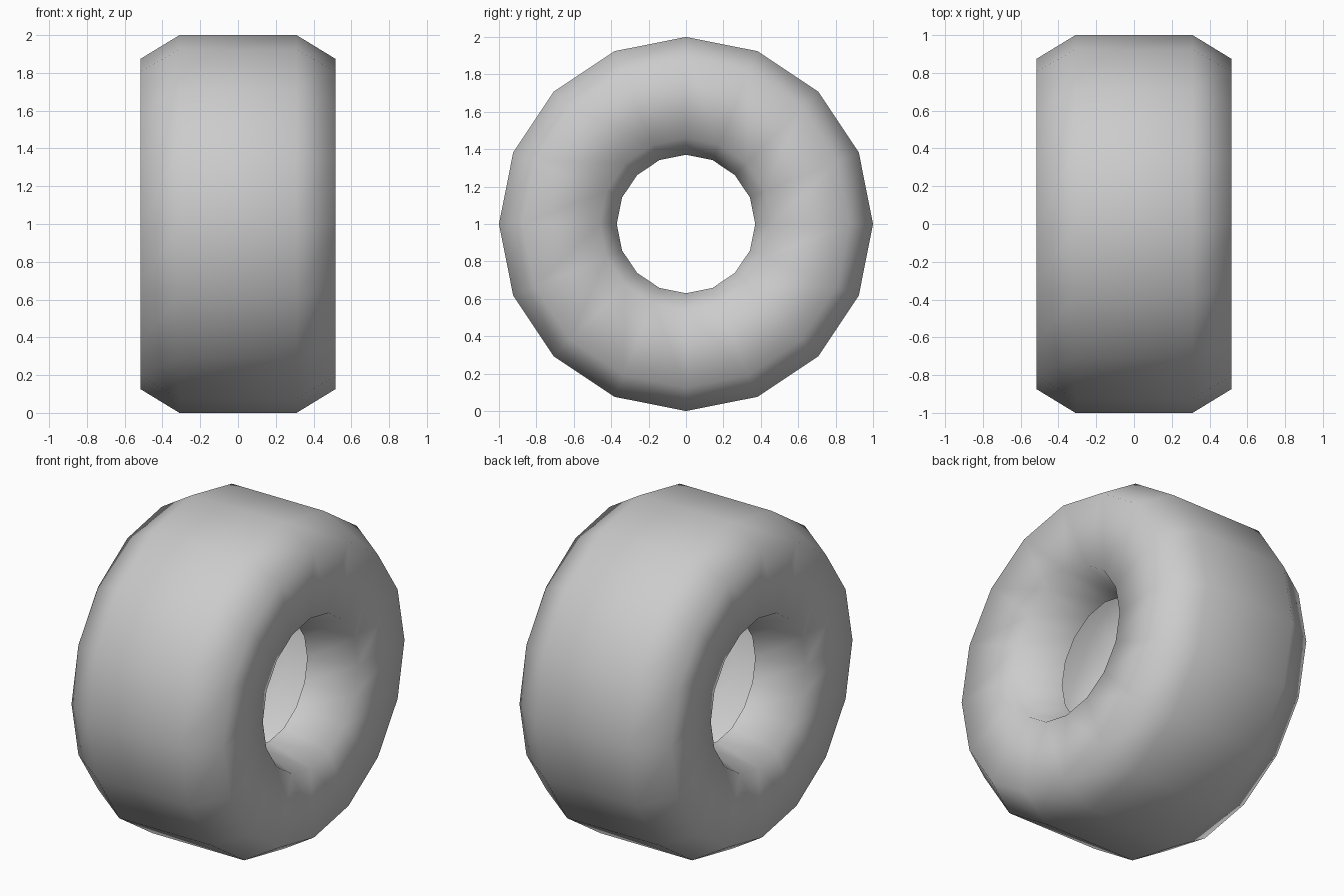
import bpy, bmesh, math

if "Cube" in bpy.data.objects:
    bpy.data.objects.remove(bpy.data.objects["Cube"])

SIDES = 16
# Half cross-section (x, radius): crown edge, shoulder, sidewall, inward lip
half = [(0.31, 1.0), (0.515, 0.875), (0.49, 0.46), (0.21, 0.37)]
profile = [(-x, r) for x, r in reversed(half)] + half

# Tyre: open profile spun around the x axis, hollow inside
bm = bmesh.new()
rings = []
for x, r in profile:
    ring = []
    for i in range(SIDES):
        a = 2 * math.pi * i / SIDES
        ring.append(bm.verts.new((x, r * math.sin(a), 1 + r * math.cos(a))))
    rings.append(ring)
for a, b in zip(rings, rings[1:]):
    for i in range(SIDES):
        j = (i + 1) % SIDES
        f = bm.faces.new((a[i], a[j], b[j], b[i]))
        f.smooth = True
        f.normal_update()
# Crown must face outward
crown = [f for f in bm.faces if all(abs(abs(v.co.x) - 0.31) < 1e-4 for v in f.verts)]
c = crown[0].calc_center_median()
if crown[0].normal.y * c.y + crown[0].normal.z * (c.z - 1) < 0:
    bmesh.ops.reverse_faces(bm, faces=bm.faces[:])
mesh = bpy.data.meshes.new("tyre")
bm.to_mesh(mesh)
bm.free()
tyre = bpy.data.objects.new("tyre", mesh)
bpy.context.collection.objects.link(tyre)
